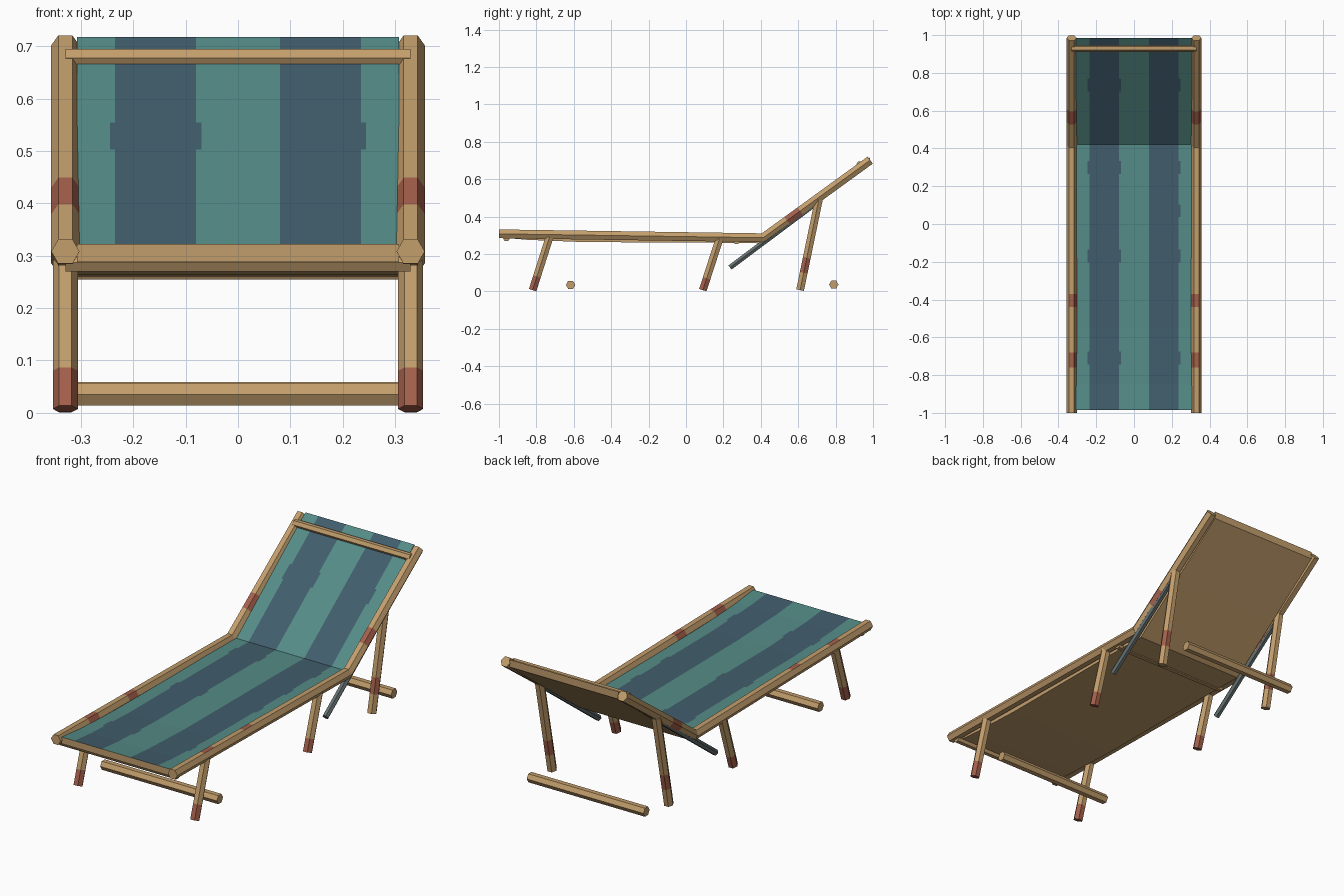
import bpy, bmesh, math
from mathutils import Vector

cube = bpy.data.objects.get("Cube")
if cube:
    bpy.data.objects.remove(cube)


def material(name, rgb):
    m = bpy.data.materials.new(name)
    m.use_nodes = True
    m.diffuse_color = (*rgb, 1)
    m.node_tree.nodes["Principled BSDF"].inputs["Base Color"].default_value = (*rgb, 1)
    return m


WOOD = material("light_wood", (0.54, 0.34, 0.15))
RED = material("worn_red", (0.37, 0.115, 0.07))
TEAL = material("teal_cloth", (0.09, 0.26, 0.24))
BLUE = material("dark_blue_cloth", (0.052, 0.11, 0.15))
STEEL = material("grey_metal", (0.13, 0.16, 0.165))


def finish(bm, name, mats):
    bmesh.ops.recalc_face_normals(bm, faces=bm.faces)
    me = bpy.data.meshes.new(name)
    bm.to_mesh(me)
    bm.free()
    for m in mats:
        me.materials.append(m)
    ob = bpy.data.objects.new(name, me)
    bpy.context.collection.objects.link(ob)
    return ob


def bar(name, start, end, radius, mats=(WOOD,), cuts=(), rule=None):
    """Six-sided pole; cuts are fractions along it, rule picks painted faces."""
    a, b = Vector(start), Vector(end)
    d = (b - a).normalized()
    u = Vector((0, 1, 0)) if abs(d.x) > 0.9 else Vector((1, 0, 0))
    v = d.cross(u)
    bm = bmesh.new()
    rings = []
    for t in (0, *cuts, 1):
        c = a.lerp(b, t)
        rings.append([bm.verts.new(c + radius * (u * math.cos(k * math.pi / 3) + v * math.sin(k * math.pi / 3)))
                      for k in range(6)])
    bm.faces.new(rings[0])
    bm.faces.new(rings[-1])
    for r, s in zip(rings, rings[1:]):
        for k in range(6):
            n = (k + 1) % 6
            bm.faces.new((r[k], r[n], s[n], s[k]))
    bmesh.ops.recalc_face_normals(bm, faces=bm.faces)
    if rule:
        for f in bm.faces:
            f.material_index = int(rule(f.calc_center_median(), f.normal))
    return finish(bm, name, mats)


def between(value, spans):
    return any(lo < value < hi for lo, hi in spans)


def fractions(start, end, values):
    return [(w - start) / (end - start) for w in values]


# Rails, legs and struts on both sides
PAINTED = (WOOD, RED)
for side, label in ((1, "left"), (-1, "right")):
    x = 0.33 * side

    worn = [(-0.76, -0.68), (-0.44, -0.37)]
    bar(f"seat_rail_{label}", (x, -1, 0.308), (x, 0.42, 0.287), 0.027, PAINTED,
        fractions(-1, 0.42, sum(worn, ())),
        lambda c, n: between(c.y, worn) and (n.z > 0.9 or (n.z > 0.3 and n.x * side < 0)))

    grip = [(0.54, 0.61)]
    bar(f"back_rail_{label}", (x, 0.41, 0.285), (x, 0.985, 0.702), 0.027, PAINTED,
        fractions(0.41, 0.985, grip[0]), lambda c, n: between(c.y, grip))

    # name, foot y, top y, top z, painted height span
    for part, foot, top, height, span in (("front_leg", -0.82, -0.73, 0.29, (0, 0.08)),
                                          ("middle_leg", 0.09, 0.18, 0.285, (0, 0.07)),
                                          ("rear_leg", 0.61, 0.71, 0.49, (0.1, 0.18))):
        cuts = [t for t in fractions(0.007, height, span) if t > 0]
        bar(f"{part}_{label}", (x, foot, 0.007), (x, top, height), 0.024, PAINTED, cuts,
            lambda c, n: between(c.z, [span]))

    bar(f"metal_strut_{label}", (x, 0.235, 0.128), (x, 0.72, 0.49), 0.016, (STEEL,))

# Cross bars: name, y, z, radius
for name, y, z, r in (("front_floor_bar", -0.617, 0.035, 0.025),
                      ("rear_floor_bar", 0.79, 0.037, 0.025),
                      ("front_cross_bar", -0.96, 0.287, 0.02),
                      ("middle_cross_bar", 0.27, 0.272, 0.02),
                      ("head_cross_bar", 0.93, 0.678, 0.02)):
    bar(name, (-0.33, y, z), (0.33, y, z), r)

# Sagging cloth: y, top height
PROFILE = [(-0.985, 0.322), (-0.85, 0.31), (-0.55, 0.298), (0.2, 0.294), (0.42, 0.291), (0.985, 0.718)]
BULGES = [-0.71, -0.17, 0.07, 0.3, 0.735]


def top_height(y):
    for (y0, z0), (y1, z1) in zip(PROFILE, PROFILE[1:]):
        if y <= y1:
            return z0 + (z1 - z0) * (y - y0) / (y1 - y0)


def is_blue(x, y):
    bulge = any(abs(y - b) < 0.035 for b in BULGES)
    grow = 0.01 if bulge and (x > 0 or abs(y - 0.07) > 0.04) else 0
    inner = 0.08 - (grow if x < 0 else 0)
    return inner < abs(x) < 0.235 + grow


ys = sorted([p[0] for p in PROFILE] + [b + s * 0.034 for b in BULGES for s in (-1, 1)])
half = [0.07, 0.08, 0.235, 0.245, 0.308]
xs = [-h for h in reversed(half)] + half
bm = bmesh.new()
upper = [[bm.verts.new((x, y, top_height(y))) for x in xs] for y in ys]
lower = [[bm.verts.new((x, y, top_height(y) - (0.034 if y < 0.5 else 0.038))) for x in (xs[0], xs[-1])]
         for y in ys]
last = len(ys) - 1
for j in range(last):
    a, b, c, d = upper[j], upper[j + 1], lower[j], lower[j + 1]
    for i in range(len(xs) - 1):
        f = bm.faces.new((a[i], a[i + 1], b[i + 1], b[i]))
        mid = f.calc_center_median()
        f.material_index = 2 if is_blue(mid.x, mid.y) else 1
    bm.faces.new((c[0], d[0], d[1], c[1]))
    bm.faces.new((a[0], b[0], d[0], c[0]))
    bm.faces.new((a[-1], c[1], d[1], b[-1]))
for j in (0, last):
    bm.faces.new(upper[j] + lower[j][::-1])
finish(bm, "striped_cloth", (WOOD, TEAL, BLUE))
